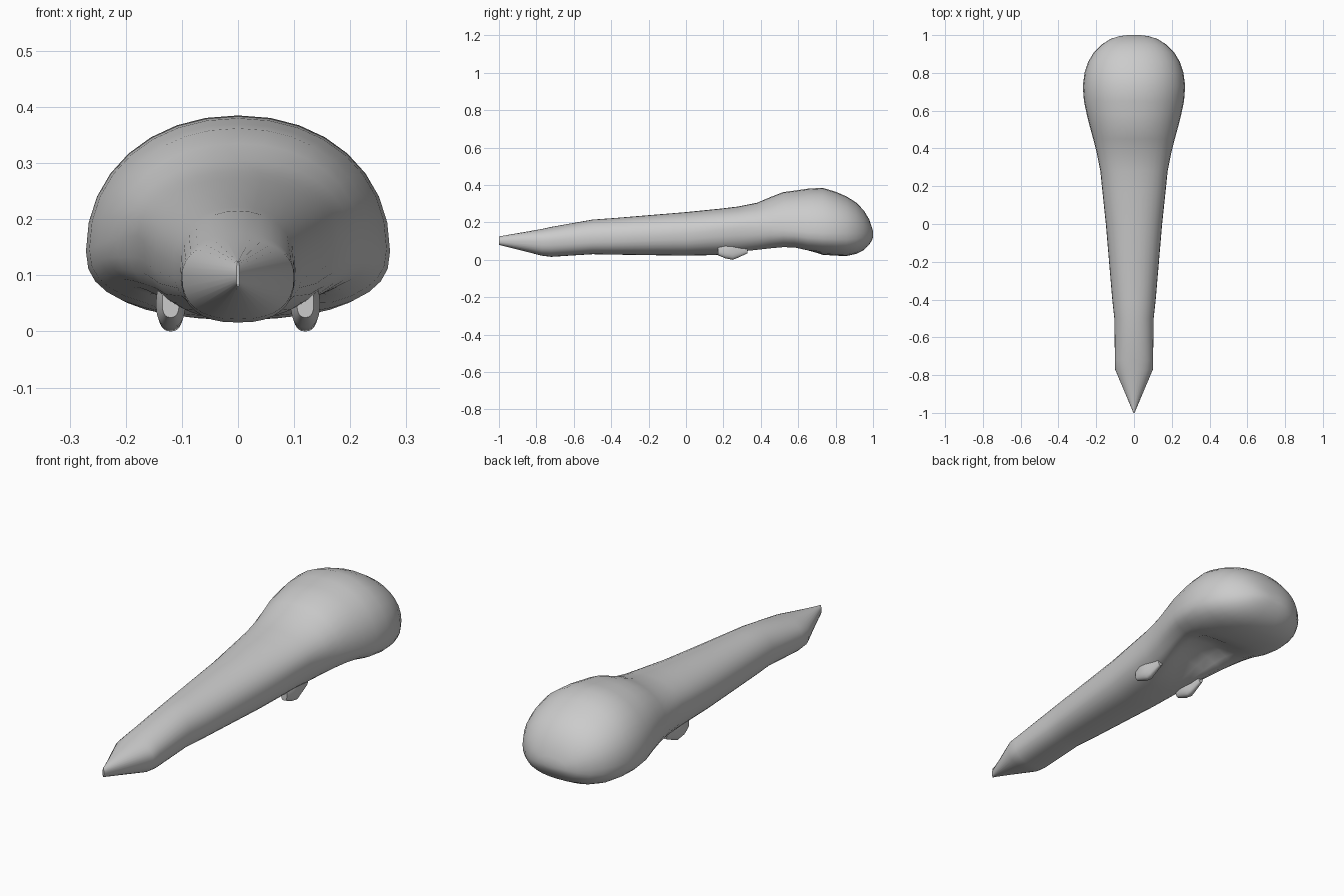
import bpy, bmesh, math

cube = bpy.data.objects.get("Cube")
if cube:
    bpy.data.objects.remove(cube)

grey = bpy.data.materials.new("bone grey")
grey.use_nodes = True
COLOUR = (0.6, 0.6, 0.6, 1)
grey.diffuse_color = COLOUR
grey.node_tree.nodes["Principled BSDF"].inputs["Base Color"].default_value = COLOUR

SIDES = 32


def ring(bm, y, half, bottom, widest, top, hollow=0, cx=0):
    """One cross-section: elliptical above, flatter below, optional hollow underneath."""
    verts = []
    for i in range(SIDES):
        a = 2 * math.pi * i / SIDES
        c, s = math.cos(a), math.sin(a)
        power = 0.95 if s > 0 else 0.8
        x = half * math.copysign(abs(c) ** power, c)
        h = abs(s) ** power
        z = widest + h * (top - widest) if s > 0 else widest - h * (widest - bottom)
        if s < 0 and half > 0:
            z += hollow * max(0, 1 - (x / (0.6 * half)) ** 2)
        verts.append(bm.verts.new((cx + x, y, z)))
    return verts


def loft(name, stations, cx=0):
    bm = bmesh.new()
    rings = [ring(bm, *s, cx=cx) for s in stations]
    for a, b in zip(rings, rings[1:]):
        for i in range(SIDES):
            j = (i + 1) % SIDES
            bm.faces.new((a[i], a[j], b[j], b[i]))
    bm.faces.new(rings[0])
    bm.faces.new(rings[-1])
    bmesh.ops.recalc_face_normals(bm, faces=bm.faces)
    mesh = bpy.data.meshes.new(name)
    bm.to_mesh(mesh)
    bm.free()
    mesh.materials.append(grey)
    obj = bpy.data.objects.new(name, mesh)
    bpy.context.collection.objects.link(obj)
    bpy.ops.object.select_all(action="DESELECT")
    obj.select_set(True)
    bpy.context.view_layer.objects.active = obj
    bpy.ops.object.shade_smooth_by_angle(angle=math.radians(50))
    return obj


# Beak and rounded head: y, half width, bottom, widest height, top, hollow
loft("beak_and_head", [
    (-1.0, 0.003, 0.08, 0.1, 0.125),
    (-0.77, 0.1, 0.022, 0.1, 0.165),
    (-0.72, 0.101, 0.016, 0.1, 0.176),
    (-0.5, 0.104, 0.03, 0.115, 0.215),
    (-0.4, 0.115, 0.028, 0.12, 0.222),
    (0.0, 0.149, 0.022, 0.14, 0.255),
    (0.18, 0.168, 0.026, 0.16, 0.273),
    (0.28, 0.178, 0.026, 0.17, 0.285, 0.02),
    (0.38, 0.198, 0.035, 0.17, 0.305, 0.05),
    (0.45, 0.216, 0.045, 0.165, 0.335, 0.06),
    (0.52, 0.235, 0.053, 0.16, 0.362, 0.06),
    (0.58, 0.25, 0.052, 0.155, 0.37, 0.045),
    (0.65, 0.265, 0.036, 0.147, 0.38, 0.02),
    (0.73, 0.271, 0.027, 0.143, 0.385),
    (0.8, 0.262, 0.022, 0.143, 0.364),
    (0.86, 0.242, 0.021, 0.143, 0.338),
    (0.91, 0.212, 0.032, 0.142, 0.306),
    (0.95, 0.171, 0.052, 0.14, 0.265),
    (0.98, 0.124, 0.081, 0.138, 0.215),
    (0.995, 0.075, 0.107, 0.136, 0.171),
    (1.0, 0.035, 0.122, 0.136, 0.15),
])

# Small knobs on the underside, either side of the jaw
for side, name in ((-1, "right_jaw_knob"), (1, "left_jaw_knob")):
    loft(name, [
        (0.17, 0.015, 0.025, 0.05, 0.09),
        (0.21, 0.026, 0.008, 0.05, 0.1),
        (0.25, 0.024, 0.0, 0.05, 0.1),
        (0.27, 0.02, 0.008, 0.05, 0.1),
        (0.33, 0.012, 0.035, 0.06, 0.09),
    ], cx=side * 0.12)
